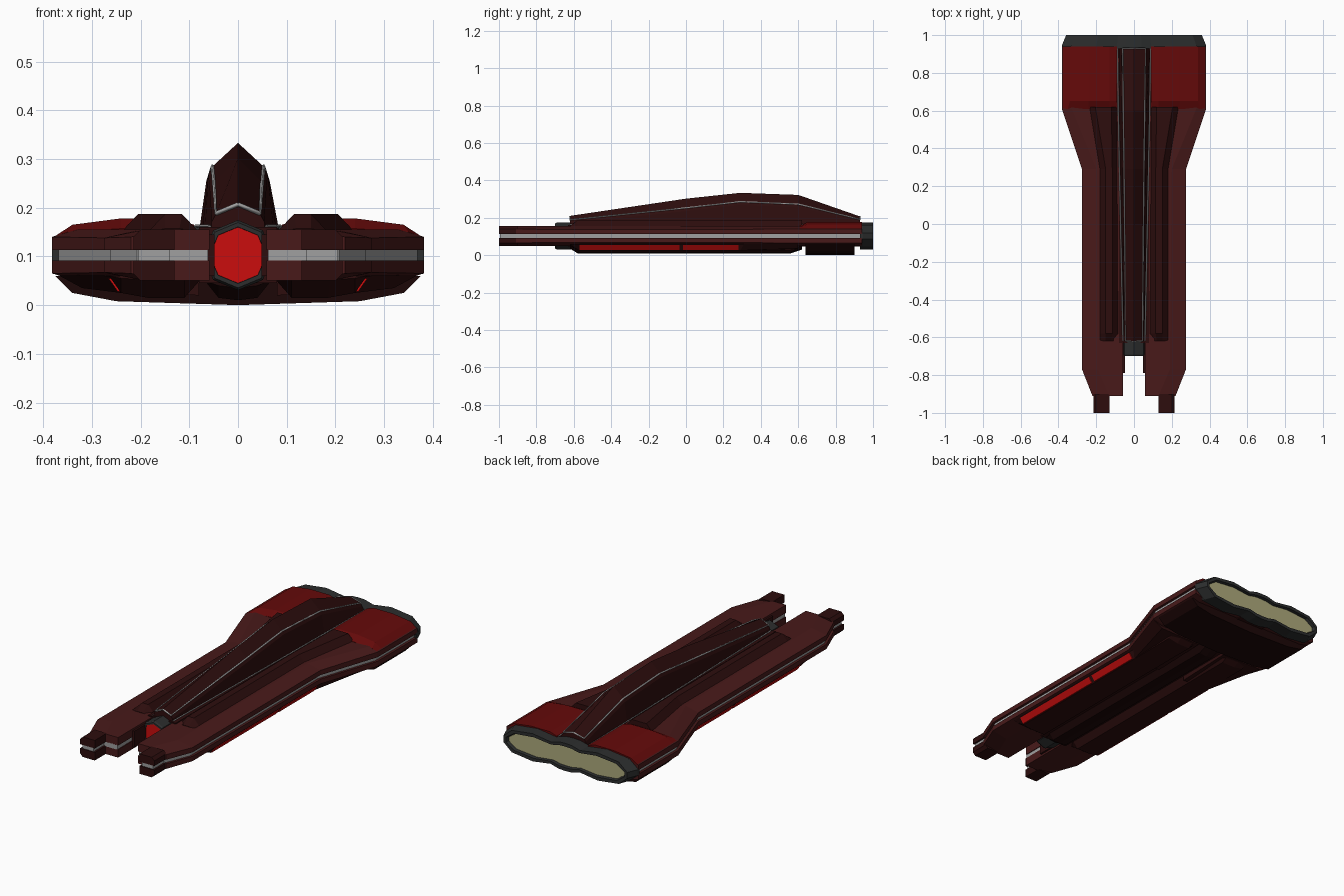
import bpy, math

if "Cube" in bpy.data.objects:
    bpy.data.objects.remove(bpy.data.objects["Cube"])

MID = 0.1025  # height of the hull's split line


def material(name, rgb):
    m = bpy.data.materials.new(name)
    m.diffuse_color = (*rgb, 1)
    m.use_nodes = True
    m.node_tree.nodes["Principled BSDF"].inputs["Base Color"].default_value = m.diffuse_color
    return m


HULL = material("hull_maroon", (0.065, 0.010, 0.010))
DARK = material("dark_maroon", (0.026, 0.004, 0.004))
PANEL = material("panel_red", (0.13, 0.003, 0.003))
BRIGHT = material("bright_red", (0.6, 0.004, 0.004))
GREY = material("dark_grey", (0.025, 0.027, 0.027))
TRIM = material("light_grey", (0.35, 0.35, 0.35))
GLOW = material("engine_cream", (0.42, 0.40, 0.20))
BLACK = material("underside", (0.012, 0.002, 0.002))


def loft(name, stations, mat, mirror=False, flip=False):
    """Skin equal-length (x, z) sections placed along y, with capped ends."""
    n = len(stations[0][1])
    verts = [(x, y, 2 * MID - z if flip else z) for y, sec in stations for x, z in sec]
    faces = [list(range(n)), list(range(len(verts) - n, len(verts)))]
    for k in range(len(stations) - 1):
        for i in range(n):
            a, b = k * n + i, k * n + (i + 1) % n
            faces.append([a, b, b + n, a + n])
    me = bpy.data.meshes.new(name)
    me.from_pydata(verts, [], faces)
    me.materials.append(mat)
    ob = bpy.data.objects.new(name, me)
    bpy.context.collection.objects.link(ob)
    bpy.context.view_layer.objects.active = ob
    ob.select_set(True)
    bpy.ops.object.mode_set(mode='EDIT')
    bpy.ops.mesh.select_all(action='SELECT')
    bpy.ops.mesh.normals_make_consistent(inside=False)
    bpy.ops.object.mode_set(mode='OBJECT')
    ob.select_set(False)
    if mirror:
        ob.modifiers.new("Mirror", 'MIRROR')
    return ob


def box(x0, x1, z0, z1):
    return [(x0, z0), (x1, z0), (x1, z1), (x0, z1)]


def sym(half):
    """Complete a half section that runs from the centre line out and back."""
    return half + [(-x, z) for x, z in reversed(half) if x > 0]


def trim_line(name, pts, size, mirror=True):
    cu = bpy.data.curves.new(name, 'CURVE')
    cu.dimensions = '3D'
    cu.bevel_depth, cu.bevel_resolution = size, 0
    sp = cu.splines.new('POLY')
    sp.points.add(len(pts) - 1)
    for p, co in zip(sp.points, pts):
        p.co = (*co, 1)
    cu.materials.append(TRIM)
    ob = bpy.data.objects.new(name, cu)
    bpy.context.collection.objects.link(ob)
    if mirror:
        ob.modifiers.new("Mirror", 'MIRROR')


# Side hulls, upper and lower shells: y, outer x, shoulder x, edge z
outline = [(-0.91, 0.22, 0.13, 0.14), (-0.77, 0.275, 0.19, 0.138),
           (0.29, 0.275, 0.20, 0.138), (0.61, 0.382, 0.33, 0.14), (0.94, 0.382, 0.33, 0.14)]
shell = [(y, [(0.058, 0.113), (xo, 0.113), (xo, ze), (xs, 0.155), (0.058, 0.155)])
         for y, xo, xs, ze in outline]
prong = [(y, [(0.13, 0.113), (0.215, 0.113), (0.215, 0.14), (0.2, 0.155), (0.13, 0.155)])
         for y in (-1, -0.9)]
for side, flip in (("upper", False), ("lower", True)):
    loft(side + "_hull", shell, HULL, True, flip)
    loft(side + "_prong", prong, DARK, True, flip)

# Light strip between the shells
loft("side_strip", [(y, box(0.062, xo - 0.013, 0.09, 0.115)) for y, xo, _, _ in outline], TRIM, True)
loft("prong_strip", [(y, box(0.14, 0.205, 0.09, 0.115)) for y in (-0.995, -0.9)], TRIM, True)

# Central body and inner slot walls
loft("central_body", [(y, box(-0.08, 0.08, 0.045, 0.16)) for y in (-0.63, 0.94)], DARK)
loft("slot_wall", [(y, box(0.048, 0.07, 0.06, 0.145)) for y in (-0.79, -0.62)], DARK, True)

# Ridges on the deck beside the spine: y, inner and outer base, inner and outer top, top z
ridge = [(-0.62, 0.08, 0.185, 0.12, 0.15, 0.157), (-0.58, 0.08, 0.185, 0.115, 0.15, 0.187),
         (0.29, 0.085, 0.185, 0.115, 0.15, 0.187), (0.62, 0.088, 0.24, 0.12, 0.205, 0.187)]
loft("deck_ridge", [(y, [(a, 0.15), (b, 0.15), (d, z), (c, z)]) for y, a, b, c, d, z in ridge], DARK, True)

# Red rear deck panels
rear = [(0.378, 0.14), (0.34, 0.165), (0.24, 0.178), (0.13, 0.178), (0.09, 0.165), (0.09, 0.14)]
rear_low = [(0.378, 0.14), (0.35, 0.150), (0.24, 0.157), (0.13, 0.157), (0.09, 0.155), (0.09, 0.14)]
loft("rear_deck_panel", [(0.61, rear_low), (0.65, rear), (0.94, rear)], PANEL, True)

# Belly pods with red side panels, central keel and rear belly block
pod = [(-0.62, 0.19, 0.052), (-0.57, 0.185, 0.015), (0.56, 0.185, 0.015), (0.61, 0.19, 0.045)]
loft("belly_pod", [(y, [(0.07, 0.06), (0.265, 0.06), (0.24, min(z + 0.01, 0.055)), (x, z), (0.11, z)])
                   for y, x, z in pod], DARK, True)
for i, (y0, y1) in enumerate(((-0.57, -0.035), (-0.015, 0.28))):
    loft("belly_side_panel_%d" % (i + 1),
         [(y, [(0.22, 0.055), (0.266, 0.055), (0.247, 0.028), (0.22, 0.028)]) for y in (y0, y1)],
         BRIGHT, True)
loft("keel", [(y, sym([(0, z), (0.04, z + 0.005), (0.068, 0.05)]))
              for y, z in ((-0.62, 0.035), (-0.58, 0.01), (0.56, 0.01), (0.62, 0.03))], BLACK)
loft("rear_flare", [(0.29, [(0.08, 0.06), (0.26, 0.06), (0.24, 0.025), (0.08, 0.02)]),
                    (0.6, [(0.08, 0.06), (0.37, 0.062), (0.32, 0.035), (0.08, 0.03)])], DARK, True)
block = sym([(0, 0), (0.25, 0.008), (0.34, 0.025), (0.375, 0.06)])
loft("rear_belly_block", [(0.64, block), (0.90, block)], BLACK)

# Dorsal spine: y, ridge z, shoulder z, shoulder x, base x
spine = [(-0.62, 0.21, 0.188, 0.045, 0.055), (0, 0.302, 0.252, 0.049, 0.068),
         (0.29, 0.333, 0.285, 0.052, 0.074), (0.6, 0.322, 0.272, 0.056, 0.08),
         (0.93, 0.207, 0.190, 0.06, 0.085)]
loft("dorsal_spine", [(y, sym([(0, a), (sx, s), (sx + 0.009, s - 0.017), (b, 0.15)]))
                      for y, a, s, sx, b in spine], DARK)
trim_line("spine_trim", [(0, -0.62, 0.207)] + [(sx, y, s) for y, a, s, sx, b in spine]
          + [(0, 0.93, 0.205)], 0.0045)
trim_line("spine_base_trim", [(b + 0.003, y, 0.162) for y, a, s, sx, b in spine], 0.0035)


def octagon(r):
    return [(r * math.sin(i * math.pi / 4), MID + r * math.cos(i * math.pi / 4)) for i in range(8)]


# Nose ring and red lens
loft("nose_ring", [(-0.60, octagon(0.072)), (-0.69, octagon(0.072)), (-0.70, octagon(0.067)),
                   (-0.70, octagon(0.058)), (-0.68, octagon(0.056))], GREY)
loft("nose_lens", [(-0.66, octagon(0.058)), (-0.695, octagon(0.058))], BRIGHT)

# Engine collar with recessed glowing panel
half = [(0, 0.175), (0.04, 0.173), (0.09, 0.160), (0.2, 0.175), (0.33, 0.160), (0.382, 0.118)]
half += [(x, 2 * MID - z) for x, z in reversed(half)]


def engine(sx, sz):
    return [(x * sx, MID + (z - MID) * sz) for x, z in sym(half)]


loft("engine_collar", [(0.93, engine(1, 1)), (0.945, engine(1, 1)), (1.0, engine(0.94, 1)),
                       (1.0, engine(0.90, 0.76)), (0.975, engine(0.88, 0.72))], GREY)
loft("engine_glow", [(0.96, engine(0.88, 0.72)), (0.985, engine(0.88, 0.72))], GLOW)
